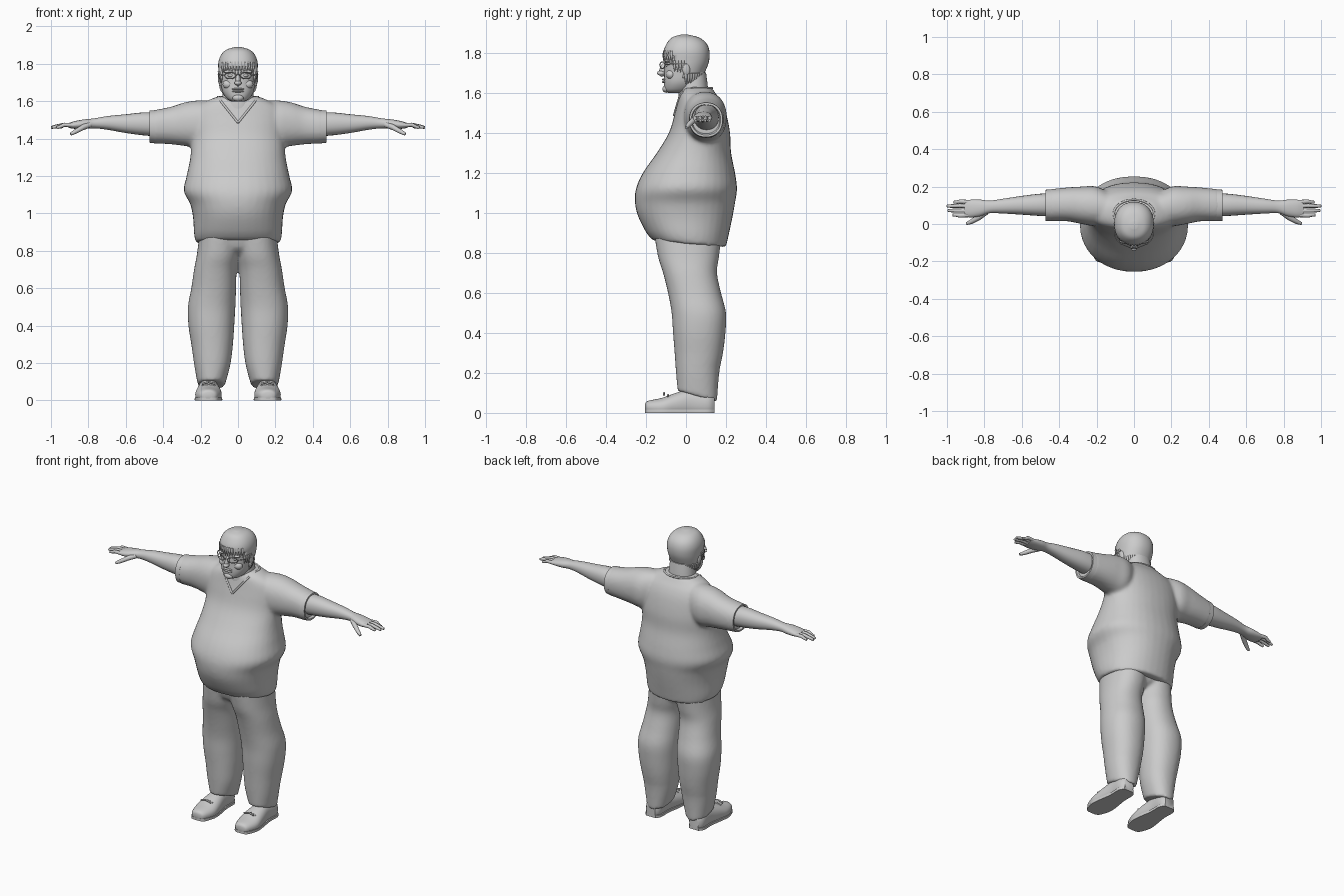
import bpy, bmesh, math, random
from mathutils import Vector, Matrix
from mathutils.bvhtree import BVHTree

random.seed(4)
if "Cube" in bpy.data.objects:
    bpy.data.objects.remove(bpy.data.objects["Cube"])

grey = bpy.data.materials.new("plain grey")
grey.use_nodes = True
grey.diffuse_color = (0.6, 0.6, 0.6, 1)
grey.node_tree.nodes["Principled BSDF"].inputs["Base Color"].default_value = grey.diffuse_color


def smooth_rows(rows, steps):
    """Catmull-Rom interpolation between cross-section rows."""
    out = []
    for i in range(len(rows) - 1):
        quad = [rows[max(i - 1, 0)], rows[i], rows[i + 1], rows[min(i + 2, len(rows) - 1)]]
        for s in range(steps):
            t = s / steps
            out.append([b + 0.5 * t * (c - a + t * (2 * a - 5 * b + 4 * c - d + t * (3 * (b - c) + d - a)))
                        for a, b, c, d in zip(*quad)])
    return out + [list(rows[-1])]


def loft(bm, rows, axis="z", sides=36, power=2.2, steps=4, shape=None):
    """Skin rounded sections; a row is position, low/high, low/high."""
    rings = []
    for p, a0, a1, b0, b1 in smooth_rows(rows, steps):
        ring = []
        for i in range(sides):
            t = math.tau * i / sides
            c, s = math.cos(t), math.sin(t)
            a = (a0 + a1) / 2 + (a1 - a0) / 2 * math.copysign(abs(c) ** (2 / power), c)
            b = (b0 + b1) / 2 + (b1 - b0) / 2 * math.copysign(abs(s) ** (2 / power), s)
            co = Vector({"z": (a, b, p), "x": (p, a, b), "y": (a, p, b)}[axis])
            ring.append(bm.verts.new(shape(co) if shape else co))
        rings.append(ring)
    for low, high in zip(rings, rings[1:]):
        for i in range(sides):
            j = (i + 1) % sides
            bm.faces.new((low[i], low[j], high[j], high[i]))
    bm.faces.new(rings[0][::-1])
    bm.faces.new(rings[-1])
    bmesh.ops.recalc_face_normals(bm, faces=bm.faces[:])


def blob(bm, centre, radii, tilt=0.0):
    m = Matrix.Translation(centre) @ Matrix.Rotation(tilt, 4, "X") @ Matrix.Diagonal((*radii, 1))
    bmesh.ops.create_uvsphere(bm, u_segments=20, v_segments=12, radius=1, matrix=m)


def dress(obj, mirror):
    bpy.context.collection.objects.link(obj)
    obj.data.materials.append(grey)
    if mirror:
        mod = obj.modifiers.new("Mirror", "MIRROR")
        mod.use_mirror_merge = False
    return obj


def finish(name, bm, mirror=False, remesh=0.0):
    mesh = bpy.data.meshes.new(name)
    bm.to_mesh(mesh)
    obj = dress(bpy.data.objects.new(name, mesh), mirror)
    bpy.ops.object.select_all(action="DESELECT")
    obj.select_set(True)
    bpy.context.view_layer.objects.active = obj
    bpy.ops.object.shade_smooth_by_angle(angle=math.radians(50))
    if remesh:
        mod = obj.modifiers.new("Blend", "REMESH")
        mod.mode, mod.voxel_size, mod.use_smooth_shade = "VOXEL", remesh, True
        mod = obj.modifiers.new("Soften", "SMOOTH")
        mod.factor, mod.iterations = 0.5, 6
    return obj


def tubes(name, paths, radius, tip=1.0, mirror=False, closed=False):
    """Round strands along point lists, thinning towards the tip."""
    data = bpy.data.curves.new(name, "CURVE")
    data.dimensions, data.bevel_depth, data.bevel_resolution = "3D", radius, 2
    data.use_fill_caps = True
    for path in paths:
        line = data.splines.new("POLY")
        line.points.add(len(path) - 1)
        line.use_cyclic_u = closed
        line.use_smooth = True
        for i, (pt, co) in enumerate(zip(line.points, path)):
            pt.co = (*co, 1)
            pt.radius = 1 + (tip - 1) * (i / (len(path) - 1)) ** 2
    return dress(bpy.data.objects.new(name, data), mirror)


# Shirt: body with a big belly, hem lower at the back, merged with sleeves
def hem_drop(co):
    co.z -= (co.y + 0.16) * 0.09 * max(0, 1 - (co.z - 0.86) / 0.2)
    return co


shirt = bmesh.new()
body = [(0.86, 0.225, -0.165, 0.2), (0.9, 0.235, -0.2, 0.21), (0.98, 0.24, -0.24, 0.23),
        (1.05, 0.255, -0.255, 0.245), (1.12, 0.29, -0.25, 0.255), (1.2, 0.275, -0.215, 0.245),
        (1.3, 0.255, -0.145, 0.225), (1.4, 0.25, -0.085, 0.22), (1.5, 0.25, -0.055, 0.2),
        (1.56, 0.23, -0.04, 0.175), (1.6, 0.17, -0.03, 0.145), (1.625, 0.11, -0.01, 0.13)]
loft(shirt, [(z, -w, w, f, b) for z, w, f, b in body], shape=hem_drop)
torso_tree = BVHTree.FromBMesh(shirt)
for side in (-1, 1):
    loft(shirt, [(side * x, *r) for x, *r in (
        (0.1, 0.02, 0.15, 1.38, 1.6), (0.2, -0.01, 0.2, 1.35, 1.605), (0.28, 0.0, 0.2, 1.36, 1.595),
        (0.36, 0.015, 0.195, 1.37, 1.57), (0.46, 0.015, 0.185, 1.375, 1.55))], "x")
finish("shirt", shirt, remesh=0.011)

# Sleeve cuffs with a turned-in opening
cuffs = bmesh.new()
loft(cuffs, [(0.44, 0.015, 0.186, 1.374, 1.552), (0.472, 0.017, 0.183, 1.378, 1.55),
             (0.472, 0.027, 0.173, 1.388, 1.54), (0.45, 0.035, 0.165, 1.4, 1.53)], "x", steps=1)
finish("sleeve_cuffs", cuffs, mirror=True)

# Collar: V at the front, rounded behind the neck
collar = []
for i in range(9):
    x = 0.09 * i / 8
    hit = torso_tree.ray_cast(Vector((x, -1, 1.485 + 1.25 * x)), Vector((0, 1, 0)))[0]
    collar.append(hit + Vector((0, -0.001, 0)))
for i in range(8):
    t = -0.25 + (math.pi / 2 + 0.25) * i / 7
    collar.append(Vector((0.108 * math.cos(t), 0.055 + 0.075 * math.sin(t), 1.622)))
tubes("collar", [collar], 0.006, mirror=True)

# Trousers: two baggy legs joined by a seat
def cuff_drop(co):
    co.z -= (co.y + 0.04) * 0.3 * max(0, 1 - (co.z - 0.1) / 0.12)
    return co


legs = [(0.11, 0.07, 0.215, -0.042, 0.155), (0.2, 0.04, 0.235, -0.05, 0.165),
        (0.3, 0.027, 0.25, -0.057, 0.185), (0.4, 0.02, 0.265, -0.065, 0.197),
        (0.5, 0.014, 0.268, -0.072, 0.2), (0.6, 0.01, 0.25, -0.09, 0.175),
        (0.7, 0.006, 0.235, -0.115, 0.155), (0.78, -0.01, 0.22, -0.14, 0.165),
        (0.9, -0.02, 0.205, -0.16, 0.18)]
trousers = bmesh.new()
for side in (-1, 1):
    loft(trousers, [(z, *sorted((side * a, side * b)), c, d) for z, a, b, c, d in legs], shape=cuff_drop)
loft(trousers, [(0.78, -0.13, 0.13, -0.08, 0.09), (0.82, -0.19, 0.19, -0.13, 0.15),
                (0.92, -0.2, 0.2, -0.16, 0.18)])
finish("trousers", trousers, remesh=0.01)

# Shoes, flat underneath, with soles and laces
def flat(floor, ceiling):
    def shape(co):
        co.z = min(max(co.z, floor), ceiling)
        return co
    return shape


last = [(-0.205, 0.14, 0.18, 0.01, 0.045), (-0.19, 0.112, 0.205, -0.005, 0.06),
        (-0.12, 0.088, 0.228, -0.02, 0.075), (-0.05, 0.092, 0.222, -0.02, 0.1),
        (0.03, 0.105, 0.21, -0.02, 0.12), (0.11, 0.106, 0.21, -0.02, 0.11),
        (0.143, 0.125, 0.19, -0.01, 0.09)]
shoes = bmesh.new()
loft(shoes, last, "y", shape=flat(0.004, 1))
finish("shoes", shoes, mirror=True)
soles = bmesh.new()
loft(soles, [(y, a - 0.003, b + 0.003, -0.05, 0.06) for y, a, b, c, d in last], "y", shape=flat(0, 0.016))
finish("soles", soles, mirror=True)
tubes("laces", [[(0.157 + s * x, y, 0.082 - 0.5 * (y + 0.1) + h) for x, h in
                 ((-0.035, 0.002), (0, 0.012), (0.035, 0.002))]
                for y in (-0.11, -0.09, -0.07) for s in (-1, 1)], 0.005, mirror=True)

# Arms and hands
arms = bmesh.new()
loft(arms, [(0.4, 0.04, 0.165, 1.41, 1.535), (0.5, 0.043, 0.162, 1.417, 1.54),
            (0.6, 0.05, 0.15, 1.43, 1.53), (0.7, 0.056, 0.135, 1.448, 1.52),
            (0.77, 0.058, 0.125, 1.455, 1.508), (0.82, 0.042, 0.13, 1.452, 1.503),
            (0.87, 0.035, 0.13, 1.452, 1.494), (0.905, 0.04, 0.126, 1.457, 1.483)], "x", sides=24)
finish("arms", arms, mirror=True)
fingers = [[(0.88, y, 1.472), (0.93, y + (y - 0.08) * 0.1, 1.474), (end - 0.02, y, 1.464), (end, y, 1.459)]
           for y, end in ((0.048, 0.97), (0.072, 0.995), (0.096, 1.0), (0.117, 0.965))]
tubes("fingers", fingers, 0.0115, 0.6, mirror=True)
tubes("thumbs", [[(0.79, 0.065, 1.475), (0.83, 0.035, 1.46), (0.87, 0.012, 1.437), (0.895, 0.002, 1.424)]],
      0.016, 0.5, mirror=True)

# Head and neck with simple features
skull = [(1.598, 0.03, -0.088, -0.01), (1.612, 0.058, -0.105, 0.03), (1.65, 0.083, -0.11, 0.065),
         (1.7, 0.092, -0.108, 0.09), (1.75, 0.097, -0.106, 0.108), (1.8, 0.098, -0.105, 0.11),
         (1.84, 0.084, -0.088, 0.094), (1.868, 0.056, -0.063, 0.058), (1.882, 0.012, -0.02, 0.005)]
head = bmesh.new()
loft(head, [(z, -w, w, f, b) for z, w, f, b in skull])
head_tree = BVHTree.FromBMesh(head)
loft(head, [(1.46, -0.09, 0.09, -0.045, 0.1), (1.56, -0.088, 0.088, -0.04, 0.11),
            (1.62, -0.084, 0.084, -0.035, 0.11), (1.7, -0.075, 0.075, -0.03, 0.1)])
blob(head, (0, -0.112, 1.715), (0.013, 0.02, 0.038), -0.35)
blob(head, (0, -0.124, 1.697), (0.019, 0.021, 0.013))
blob(head, (0, -0.098, 1.618), (0.03, 0.02, 0.019))
for z in (1.653, 1.665):
    blob(head, (0, -0.106, z), (0.032, 0.014, 0.006))
for side in (-1, 1):
    blob(head, (side * 0.045, -0.092, 1.758), (0.032, 0.014, 0.009))
    blob(head, (side * 0.038, -0.092, 1.738), (0.017, 0.012, 0.01))
    blob(head, (side * 0.05, -0.075, 1.69), (0.032, 0.025, 0.025))
    blob(head, (side * 0.096, 0.0, 1.72), (0.011, 0.02, 0.034), 0.15)
finish("head", head)

# Hair: shell trimmed along a hairline, fringed with strands
def hairline(y):
    return 1.785 if y < -0.06 else 1.735 if y < -0.01 else 1.672


hair = bmesh.new()
loft(hair, [(z + 0.007, -w - 0.007, w + 0.007, f - 0.007, b + 0.007) for z, w, f, b in skull], steps=6)
bmesh.ops.delete(hair, geom=[f for f in hair.faces
                             if f.calc_center_median().z < hairline(f.calc_center_median().y)], context="FACES")
shell = finish("hair", hair)
thick = shell.modifiers.new("Thickness", "SOLIDIFY")
thick.thickness = 0.008
strands = []
for i in range(44):
    angle = math.tau * i / 44
    out = Vector((math.cos(angle), math.sin(angle), 0))
    edge = hairline(out.y * 0.11)
    path = []
    for drop in (0.025, 0.0, -0.015, -0.025 - random.random() * 0.015):
        hit = head_tree.ray_cast(out + Vector((0, 0, edge + drop)), -out)[0]
        path.append(hit + out * 0.004)
    strands.append(path)
tubes("hair_strands", strands, 0.008, 0.15)

# Glasses
rim = [(0.042 + 0.03 * math.cos(t), -0.118 + 0.012 * math.cos(t), 1.737 + 0.017 * math.sin(t))
       for t in (math.tau * i / 20 for i in range(20))]
tubes("glasses_rims", [rim], 0.0025, mirror=True, closed=True)
tubes("glasses_arms", [[(0.0, -0.132, 1.742), (0.012, -0.13, 1.74)],
                       [(0.072, -0.106, 1.74), (0.1, -0.075, 1.742), (0.106, 0.005, 1.742)]], 0.0025, mirror=True)
